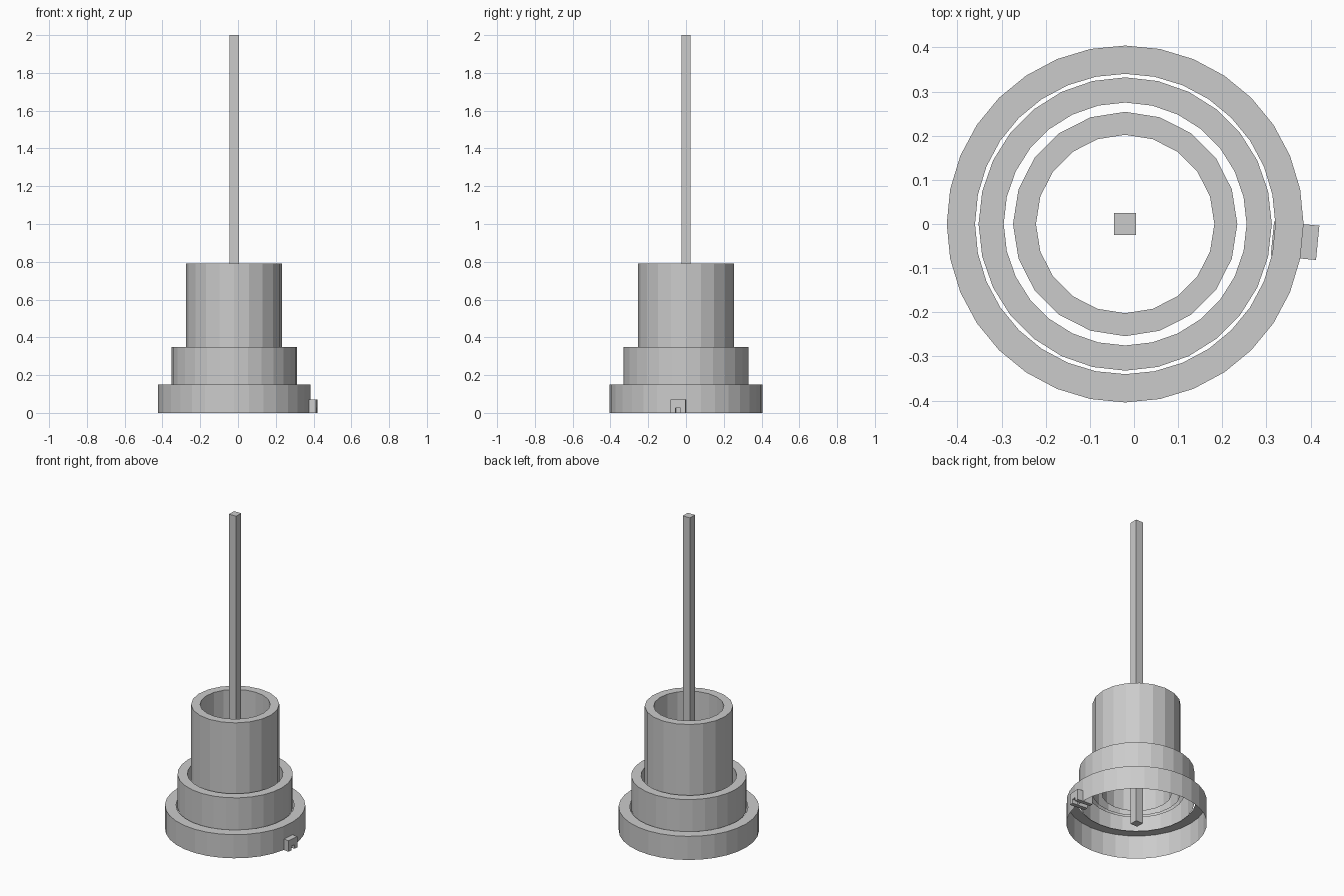
import bpy, bmesh, math
from mathutils import Matrix

if "Cube" in bpy.data.objects:
    bpy.data.objects.remove(bpy.data.objects["Cube"])

CX = -0.02  # common axis of the rings

grey = bpy.data.materials.new("plain_grey")
grey.diffuse_color = (0.6, 0.6, 0.6, 1)
grey.use_nodes = True
grey.node_tree.nodes["Principled BSDF"].inputs["Base Color"].default_value = grey.diffuse_color


def finish(bm, name):
    bmesh.ops.remove_doubles(bm, verts=bm.verts, dist=1e-5)
    bmesh.ops.recalc_face_normals(bm, faces=bm.faces)
    me = bpy.data.meshes.new(name)
    bm.to_mesh(me)
    bm.free()
    me.materials.append(grey)
    ob = bpy.data.objects.new(name, me)
    ob.location.x = CX
    bpy.context.collection.objects.link(ob)
    return ob


def collar(name, sides, profile):
    """Spin an open (radius, height) profile into a faceted shell."""
    bm = bmesh.new()
    rings = [[bm.verts.new((r * math.cos(2 * math.pi * i / sides),
                            r * math.sin(2 * math.pi * i / sides), z))
              for i in range(sides)] for r, z in profile]
    for a, b in zip(rings, rings[1:]):
        for i in range(sides):
            j = (i + 1) % sides
            bm.faces.new((a[i], a[j], b[j], b[i]))
    return finish(bm, name)


# stepped collars, open underneath
collar("base_collar", 32, [(0.404, 0), (0.404, 0.15), (0.34, 0.15)])
collar("middle_collar", 28, [(0.332, 0.14), (0.332, 0.35), (0.275, 0.35), (0.275, 0.2)])
collar("upper_sleeve", 20, [(0.254, 0.2), (0.254, 0.79), (0.202, 0.79), (0.202, 0.2)])

# square central rod
bm = bmesh.new()
bmesh.ops.create_cube(bm, size=1, matrix=Matrix.Translation((0, 0, 1)) @ Matrix.Diagonal((0.05, 0.05, 2, 1)))
finish(bm, "centre_rod")

# small side tab with a slot at its foot, aligned to one base facet
bm = bmesh.new()
outline = [(-0.039, 0), (-0.014, 0), (-0.014, 0.025), (0.014, 0.025),
           (0.014, 0), (0.039, 0), (0.039, 0.07), (-0.039, 0.07)]
face = bm.faces.new([bm.verts.new((0.335, y, z)) for y, z in outline])
ext = bmesh.ops.extrude_face_region(bm, geom=[face], use_keep_orig=True)
bmesh.ops.translate(bm, vec=(0.103, 0, 0),
                    verts=[v for v in ext["geom"] if isinstance(v, bmesh.types.BMVert)])
tab = finish(bm, "side_tab")
tab.rotation_euler.z = -math.radians(5.6)
